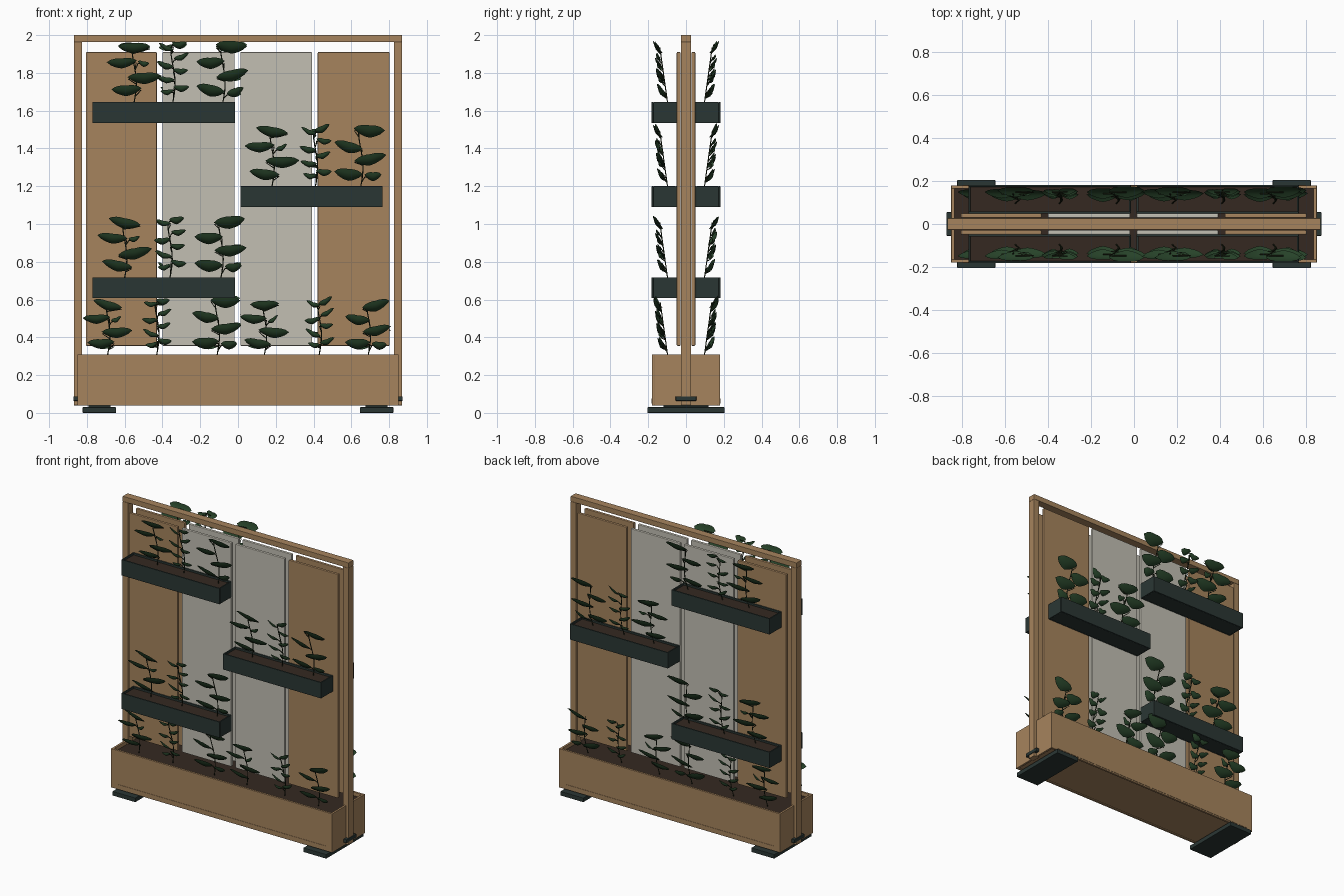
import bpy, bmesh, random
from math import sin, pi
from mathutils import Vector

if "Cube" in bpy.data.objects:
    bpy.data.objects.remove(bpy.data.objects["Cube"])

random.seed(4)


def mat(name, r, g, b):
    m = bpy.data.materials.new(name)
    m.diffuse_color = (r, g, b, 1)
    m.use_nodes = True
    m.node_tree.nodes["Principled BSDF"].inputs["Base Color"].default_value = m.diffuse_color
    return m


WOOD = mat("wood", .38, .23, .11)
PALE = mat("pale_panel", .54, .52, .45)
STEEL = mat("dark_steel", .023, .037, .034)
SOIL = mat("soil", .035, .022, .015)
LEAF = mat("leaf_green", .02, .055, .022)
STEM = mat("stem_green", .02, .03, .012)


def add_object(name, bm, m, smooth=False):
    bmesh.ops.recalc_face_normals(bm, faces=bm.faces)
    me = bpy.data.meshes.new(name)
    bm.to_mesh(me)
    bm.free()
    me.materials.append(m)
    for p in me.polygons:
        p.use_smooth = smooth
    ob = bpy.data.objects.new(name, me)
    bpy.context.collection.objects.link(ob)
    return ob


def boxes(name, m, spans, bevel=0.0):
    """One object from boxes given as (x0, x1, y0, y1, z0, z1)."""
    bm = bmesh.new()
    for x0, x1, y0, y1, z0, z1 in spans:
        for v in bmesh.ops.create_cube(bm, size=1)["verts"]:
            v.co = Vector((x1 if v.co.x > 0 else x0,
                           y1 if v.co.y > 0 else y0,
                           z1 if v.co.z > 0 else z0))
    ob = add_object(name, bm, m)
    if bevel:
        b = ob.modifiers.new("edge", "BEVEL")
        b.width, b.segments = bevel, 2
    return ob


def facing(s, y0, y1):
    """Y range on the front (s=-1) or back (s=1)."""
    return sorted((s * y0, s * y1))


def trough(name, m, x0, x1, y0, y1, z0, z1, t, floor):
    """Open box with boards of thickness t."""
    boxes(name, m, [(x0, x1, y0, y0 + t, z0, z1), (x0, x1, y1 - t, y1, z0, z1),
                    (x0, x0 + t, y0 + t, y1 - t, z0, z1),
                    (x1 - t, x1, y0 + t, y1 - t, z0, z1),
                    (x0 + t, x1 - t, y0 + t, y1 - t, floor, floor + t)], .0015)


def leaf(bm, c, side, length, width, s, droop):
    """Cupped oval leaf centred at c, its upper edge leaning outwards."""
    across = Vector((0, s * .62, .78))
    normal = Vector((0, s * .78, -.62))
    rows = []
    for i in range(9):
        t = i / 8
        hw = width * sin(pi * t) ** .65 if 0 < i < 8 else 0
        mid = c + Vector((side * length * (t - .5), 0, droop * (t - .5) - .012 * (2 * t - 1) ** 2 * droop))
        mid += across * .014 * abs(2 * t - 1)
        rows.append([bm.verts.new(mid + across * hw * j + normal * .012 * (1 - j * j) * sin(pi * t))
                     for j in (-1, -.5, 0, .5, 1)])
    verts = [v for r in rows for v in r]
    for a, b in zip(rows, rows[1:]):
        for k in range(4):
            bm.faces.new((a[k], a[k + 1], b[k + 1], b[k]))
    bmesh.ops.remove_doubles(bm, verts=verts, dist=1e-5)


# leaf layouts: (x offset, height, length, half width)
PLANTS = {
    "bushy": [(.0, .285, .17, .036), (-.065, .205, .16, .034),
              (.055, .125, .18, .038), (-.04, .06, .16, .036), (.05, .20, .06, .018)],
    "slim": [(.035, .30, .08, .024), (-.035, .285, .08, .018), (.045, .235, .08, .02),
             (-.04, .19, .09, .022), (.04, .16, .08, .02), (-.035, .115, .09, .02),
             (.045, .07, .085, .022), (-.03, .05, .07, .018)],
    "broad": [(.045, .29, .165, .042), (-.065, .205, .15, .038),
              (.05, .14, .17, .038), (-.065, .06, .15, .04), (.065, .05, .09, .03)],
}


def plant(name, kind, x, z, s, k=1.0):
    bm = bmesh.new()
    cu = bpy.data.curves.new(name + "_stem", "CURVE")
    cu.dimensions = "3D"
    cu.bevel_depth, cu.bevel_resolution = .003, 1
    cu.materials.append(STEM)

    def line(pts):
        sp = cu.splines.new("POLY")
        sp.points.add(len(pts) - 1)
        for p, q in zip(sp.points, pts):
            p.co = (*q, 1)

    def trunk(h):
        return Vector((x + .012 * sin(h * 16), s * (.098 + .14 * h), z + h))

    line([trunk(.31 * k * i / 8 - .02) for i in range(9)])
    for dx, h, length, w in PLANTS[kind]:
        side = 1 if dx > 0 else -1
        c = Vector((x + dx * k, s * (.122 + .09 * h), z + h * k))
        droop = random.uniform(-.015, .04)
        leaf(bm, c, side, length * k, w * k, s, droop)
        inner = c - Vector((side * length * k * .48, 0, droop * .45))
        line([trunk(max(0, h * k - .03)), inner, c])
    bob = add_object(name + "_leaves", bm, LEAF, True)
    sob = bpy.data.objects.new(name + "_stem", cu)
    bpy.context.collection.objects.link(sob)


# upright frame
boxes("upright_frame", WOOD, [(-.868, -.825, -.027, .027, .04, 1.963),
                              (.825, .868, -.027, .027, .04, 1.963),
                              (-.868, .868, -.027, .027, 1.963, 2.0)], .002)

# base planter with soil
trough("base_planter", WOOD, -.85, .85, -.18, .18, .04, .31, .015, .045)
boxes("planter_soil", SOIL, [(-.835, .835, -.165, .165, .22, .285)])
boxes("planter_base_trim", WOOD, [(-.8, .8, s * .18 - .002, s * .18 + .002, .05, .075) for s in (-1, 1)])

# feet and side brackets
for s, n in ((-1, "left"), (1, "right")):
    x0, x1 = sorted((s * .645, s * .822))
    boxes(n + "_foot", STEEL, [(x0, x1, -.205, .205, 0, .03),
                               (x0 + .03, x1 - .03, -.12, .12, .03, .046)], .003)
    x0, x1 = sorted((s * .848, s * .872))
    boxes(n + "_bracket", STEEL, [(x0, x1, -.055, .055, .064, .088)], .003)

# panels, hanging troughs and plants on both faces
PANELS = [(-.805, -.43, WOOD), (-.4, -.018, PALE), (.012, .392, PALE), (.422, .802, WOOD)]
SHELVES = [("top", -.77, -.015, 1.535, (("bushy", -.55), ("slim", -.345), ("broad", -.08))),
           ("middle", .012, .766, 1.09, (("bushy", .18), ("slim", .41), ("broad", .65))),
           ("bottom", -.77, -.015, .607, (("bushy", -.6), ("slim", -.36), ("broad", -.09)))]
FLOOR_PLANTS = [("bushy", -.69, .9), ("slim", -.43, .92), ("broad", -.11, .95),
                ("bushy", .14, .9), ("slim", .43, .92), ("broad", .69, .88)]
for s, n in ((-1, "front"), (1, "back")):
    y0, y1 = facing(s, .029, .049)
    for i, (x0, x1, m) in enumerate(PANELS):
        boxes(f"{n}_panel_{i + 1}", m, [(x0, x1, y0, y1, .355, 1.91)], .004)
    y0, y1 = facing(s, .049, .182)
    for label, x0, x1, z, plants in SHELVES:
        trough(f"{n}_{label}_trough", STEEL, x0, x1, y0, y1, z, z + .11, .009, z)
        boxes(f"{n}_{label}_soil", SOIL, [(x0 + .008, x1 - .008, y0 + .008, y1 - .008, z + .05, z + .097)])
        for kind, x in plants:
            plant(f"{n}_{label}_{kind}_plant", kind, x, z + .11, s)
    for i, (kind, x, k) in enumerate(FLOOR_PLANTS):
        plant(f"{n}_base_plant_{i + 1}", kind, x, .31, s, k)
